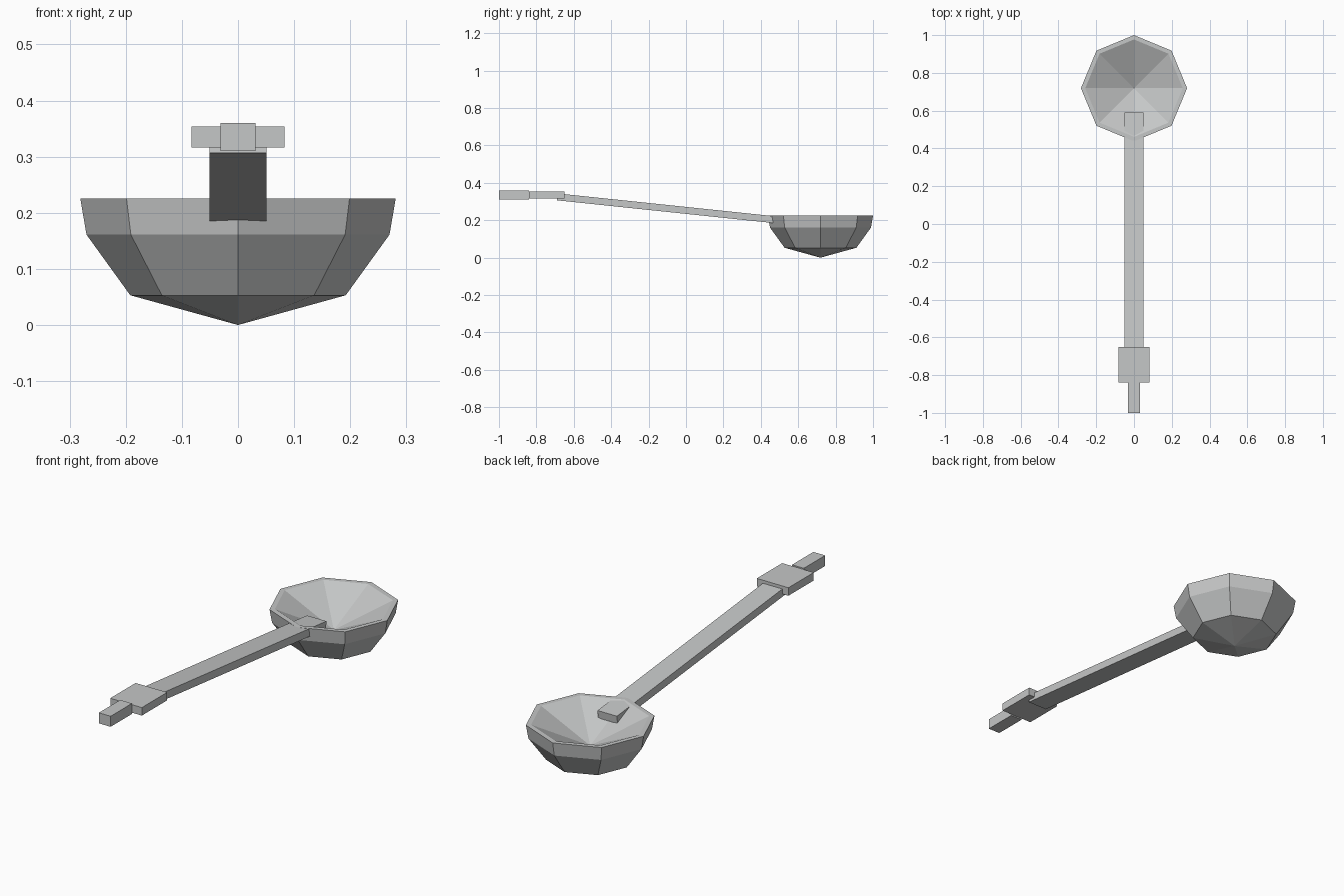
import bpy, bmesh, math
from mathutils import Matrix, Vector

cube = bpy.data.objects.get("Cube")
if cube:
    bpy.data.objects.remove(cube, do_unlink=True)

metal = bpy.data.materials.new("light_grey_metal")
metal.use_nodes = True
GREY = (0.56, 0.57, 0.57, 1)
metal.diffuse_color = GREY
metal.node_tree.nodes["Principled BSDF"].inputs["Base Color"].default_value = GREY


def finish(name, bm, location):
    bmesh.ops.recalc_face_normals(bm, faces=bm.faces)
    mesh = bpy.data.meshes.new(name)
    bm.to_mesh(mesh)
    bm.free()
    mesh.materials.append(metal)
    obj = bpy.data.objects.new(name, mesh)
    obj.location = location
    bpy.context.collection.objects.link(obj)
    return obj


def box(name, size, location, tilt=0):
    bm = bmesh.new()
    bmesh.ops.create_cube(bm, size=1, matrix=Matrix.Diagonal((*size, 1)))
    obj = finish(name, bm, location)
    obj.rotation_euler.x = tilt
    return obj


def lathe(name, profile, sides, location):
    bm = bmesh.new()
    verts = [bm.verts.new((r, 0, z)) for r, z in profile]
    edges = [bm.edges.new(pair) for pair in zip(verts, verts[1:])]
    bmesh.ops.spin(bm, geom=verts + edges, cent=Vector(), axis=(0, 0, 1),
                   angle=math.tau, steps=sides)
    bmesh.ops.remove_doubles(bm, verts=bm.verts, dist=0.0005)
    return finish(name, bm, location)


# Eight-sided bowl: outer wall, flat rim, conical hollow
bowl_profile = [(0, 0), (0.192, 0.053), (0.27, 0.161), (0.281, 0.225),
                (0.258, 0.225), (0, 0.105)]
lathe("bowl", bowl_profile, 8, (0, 0.719, 0))

# Long sloping handle whose end pokes into the bowl
box("handle", (0.102, 1.285, 0.037), (0, -0.05, 0.258), -math.atan(0.105))

# Grip block and narrow end tab
box("grip_block", (0.166, 0.19, 0.038), (0, -0.745, 0.335))
box("end_tab", (0.062, 0.16, 0.05), (0, -0.92, 0.335))
